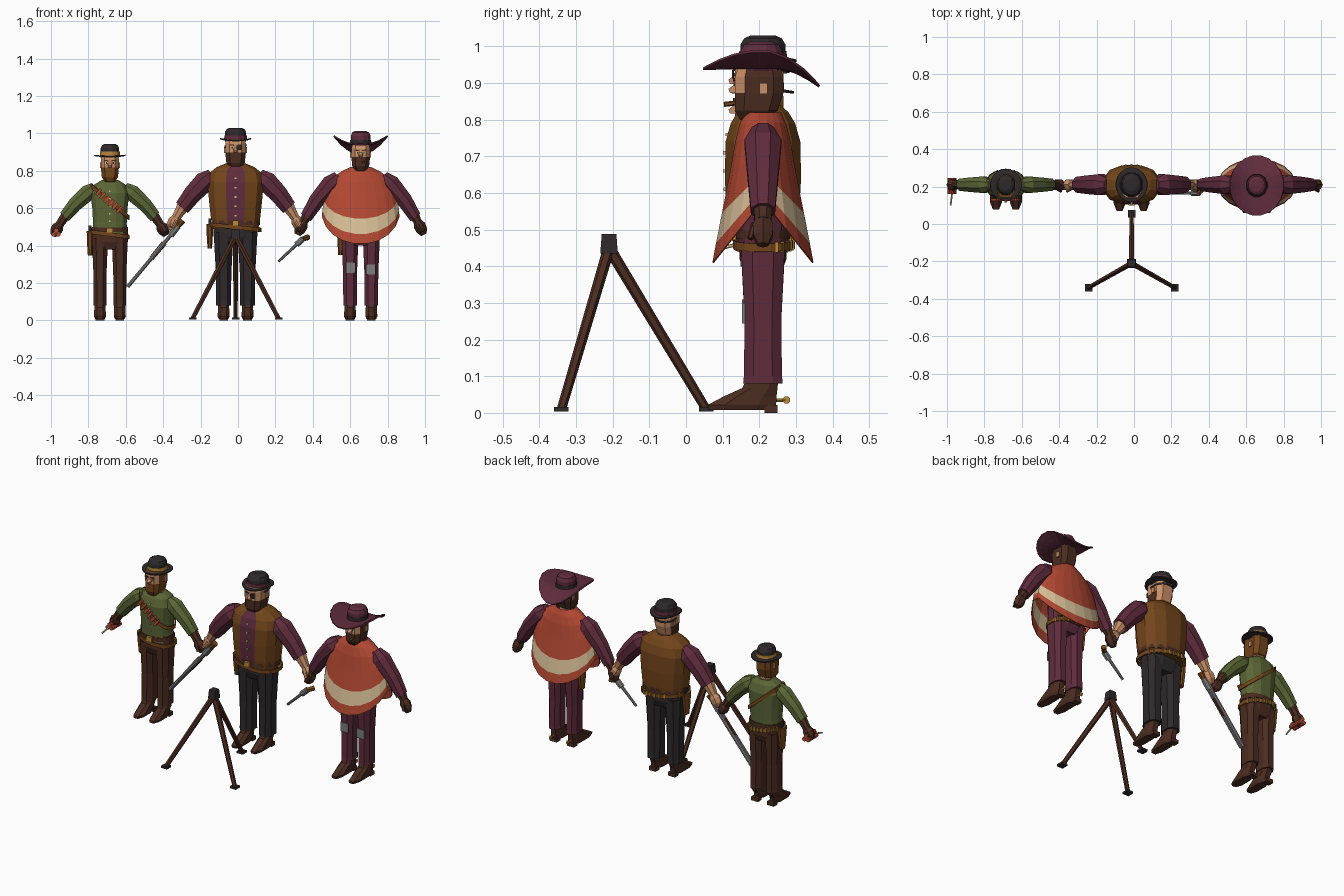
import bpy, bmesh
from math import pi, sin, cos, copysign
from mathutils import Vector, Matrix

if "Cube" in bpy.data.objects:
    bpy.data.objects.remove(bpy.data.objects["Cube"])

Y0 = 0.21  # depth line the figures stand on


def make_material(name, code):
    lin = [(int(code[i:i + 2], 16) / 255) ** 2.2 for i in (0, 2, 4)] + [1]
    m = bpy.data.materials.new(name)
    m.use_nodes = True
    m.diffuse_color = lin
    m.node_tree.nodes["Principled BSDF"].inputs["Base Color"].default_value = lin
    return m


MATS = {n: make_material(n, c) for n, c in (
    ("maroon", "60303f"), ("red", "b24a36"), ("cream", "d6bd95"), ("green", "5c6639"),
    ("leather", "724721"), ("dark_brown", "4c3026"), ("charcoal", "322d2f"),
    ("skin", "c98f68"), ("metal", "7c7c7c"), ("gold", "b8883c"))}


def finish(bm, name, color, rule=None):
    """Turn a bmesh into an object; rule(centre, normal) may pick colours per face."""
    bmesh.ops.recalc_face_normals(bm, faces=bm.faces)
    used = [color]
    for f in bm.faces:
        c = rule(f.calc_center_median(), f.normal) if rule else color
        if c not in used:
            used.append(c)
        f.material_index = used.index(c)
    me = bpy.data.meshes.new(name)
    bm.to_mesh(me)
    bm.free()
    for c in used:
        me.materials.append(MATS[c])
    ob = bpy.data.objects.new(name, me)
    bpy.context.collection.objects.link(ob)
    return ob


def loft(name, rings, color, rule=None, cap=True):
    bm = bmesh.new()
    vs = [[bm.verts.new(p) for p in r] for r in rings]
    n = len(rings[0])
    for a, b in zip(vs, vs[1:]):
        for i in range(n):
            j = (i + 1) % n
            bm.faces.new((a[i], a[j], b[j], b[i]))
    if cap:
        bm.faces.new(vs[0])
        bm.faces.new(vs[-1])
    return finish(bm, name, color, rule)


def unit(n, p=1.0):
    """Rounded outline with flat sides reaching exactly one unit out."""
    k = cos(pi / n) ** p
    out = []
    for i in range(n):
        a = (i + 0.5) * 2 * pi / n
        out.append([copysign(abs(t) ** p, t) / k for t in (cos(a), sin(a))])
    return out


def stack(name, x, profile, color, n=8, p=0.8, y=Y0, rule=None):
    """Horizontal rings; each profile row is z, x radius, y radius, optional y shift."""
    rings = [[Vector((x + c * r[1], y + s * r[2] + (r[3] if len(r) > 3 else 0), r[0]))
              for c, s in unit(n, p)] for r in profile]
    return loft(name, rings, color, rule)


def tube(name, pts, radii, color, n=8):
    pts = [Vector(p) for p in pts]
    q = (pts[-1] - pts[0]).to_track_quat('Z', 'Y')
    rings = [[p + q @ Vector((c * r, s * r, 0)) for c, s in unit(n)] for p, r in zip(pts, radii)]
    return loft(name, rings, color)


def box(name, loc, size, color, tilt=0):
    bm = bmesh.new()
    m = Matrix.Translation(loc) @ Matrix.Rotation(tilt, 4, 'Y') @ Matrix.Diagonal((*size, 1))
    bmesh.ops.create_cube(bm, size=1, matrix=m)
    return finish(bm, name, color)


def band(name, x, z, rx, ry, h, tilt, color, n=16):
    """Tilted strap loop around a body."""
    rings = [[Vector((x + c * rx * g, Y0 + s * ry * g, z + d + tilt * c)) for c, s in unit(n, 0.85)]
             for d, g in ((-h, 0.95), (-h, 1), (h, 1), (h, 0.95))]
    return loft(name, rings, color, cap=False)


def radius_at(profile, z):
    for a, b in zip(profile, profile[1:]):
        if a[0] <= z <= b[0]:
            t = (z - a[0]) / (b[0] - a[0])
            return [a[i] + (b[i] - a[i]) * t for i in (1, 2)]
    return profile[-1][1:3]


def legs(tag, x, gap, top, r_top, r_low, pants, k):
    for s, side in ((1, "left"), (-1, "right")):
        lx = x + s * gap
        stack(f"{tag}_{side}_leg", lx, [(0.08, r_low, 0.054), (0.1, r_low, 0.052),
              (0.25, r_low * 1.03, 0.05), (top, r_top, 0.06)], pants)
        stack(f"{tag}_{side}_boot", lx, [(0.008, 0.026, 0.088 * k, -0.06), (0.022, 0.032, 0.093 * k, -0.057),
              (0.045, 0.031, 0.072 * k, -0.035), (0.068, 0.03, 0.048, -0.008), (0.1, 0.029, 0.042, 0)], "dark_brown")
        box(f"{tag}_{side}_heel", (lx, Y0 + 0.022, 0.011), (0.046, 0.035, 0.022), "dark_brown")
    stack(f"{tag}_hips", x, [(top - 0.06, gap + r_low * 0.8, 0.05), (top - 0.02, gap + r_top, 0.064),
          (top + 0.06, gap + r_top, 0.064)], pants, n=12)


def arms(tag, x, shoulder, hand, split, r0, r1, sleeve, lower):
    for s, side in ((1, "left"), (-1, "right")):
        a = Vector((x + s * shoulder[0], Y0, shoulder[1]))
        b = Vector((x + s * hand[0], Y0, hand[1]))
        at = lambda t: a.lerp(b, t) + Vector((s * 0.015, 0, 0.012)) * sin(pi * t)
        tube(f"{tag}_{side}_sleeve", [at(-0.05), at(0.1), at(split * 0.6), at(split)],
             [r0 * 0.6, r0, (r0 + r1) / 2, r1], sleeve)
        tube(f"{tag}_{side}_forearm", [at(split - 0.03), at(0.82)], [r1 * 0.8, 0.022], lower)
        tube(f"{tag}_{side}_hand", [at(0.8), at(0.87), at(0.95), at(1.02)], [0.018, 0.028, 0.026, 0.014], lower, 6)
        tube(f"{tag}_{side}_thumb", [at(0.85) - Vector((0, 0.02, 0)), at(0.97) - Vector((0, 0.035, 0))],
             [0.011, 0.007], lower, 6)


def head(tag, x, z, h, r, beard, hair):
    def rule(c, nor):
        t = (c.z - z) / h
        if nor.y < -0.2:
            return beard if t < 0.53 else "skin"
        return hair if t > 0.53 or nor.y > 0.5 else beard
    yc, d = Y0 - 0.01, 0.066
    stack(f"{tag}_neck", x, [(z - 0.03, 0.036, 0.036), (z + 0.05, 0.034, 0.034)], "skin")
    stack(f"{tag}_head", x, [(z, r * 0.55, d * 0.5, -0.02), (z + h * 0.18, r * 0.9, d * 0.88, -0.008),
          (z + h * 0.53, r, d), (z + h * 0.85, r, d), (z + h, r * 0.9, d * 0.9)], beard, p=0.6, y=yc, rule=rule)
    front = yc - d
    tube(f"{tag}_nose", [(x, front + 0.005, z + h * 0.62), (x, front - 0.016, z + h * 0.57)], [0.013, 0.006], "skin", 4)
    for s in (1, -1):
        ex = x + s * 0.018
        box(f"{tag}_eye", (ex, front, z + h * 0.7), (0.015, 0.004, 0.01), "cream")
        box(f"{tag}_pupil", (ex, front - 0.002, z + h * 0.7), (0.006, 0.004, 0.009), "charcoal")
        box(f"{tag}_brow", (ex, front - 0.002, z + h * 0.79), (0.022, 0.008, 0.006), "dark_brown", s * -0.15)
        box(f"{tag}_ear", (x + s * r, yc + 0.012, z + h * 0.62), (0.012, 0.022, 0.03), "skin")
    return front


def hat(tag, x, z, top, r, rx, ry, color, stripe, lift, y=Y0):
    rings = [[Vector((x + c * (r + (rx - r) * f), y + s * (r + (ry - r) * f), z + lift(f, c, s)))
              for c, s in unit(20)] for f in (-0.2, 0.1, 0.4, 0.7, 1)]
    ob = loft(f"{tag}_hat_brim", rings, color, cap=False)
    ob.modifiers.new("thickness", 'SOLIDIFY').thickness = 0.007
    stack(f"{tag}_hat_crown", x, [(z - 0.012, r, r * 1.08), (z + (top - z) * 0.6, r, r * 1.08),
          (top - 0.008, r * 0.85, r * 0.9), (top, r * 0.55, r * 0.6)], color, n=12, p=1, y=y)
    stack(f"{tag}_hat_band", x, [(z, r + 0.004, r * 1.08 + 0.004), (z + 0.02, r + 0.003, r * 1.08 + 0.003)],
          stripe, n=12, p=1, y=y)


def gun_belt(tag, x, z, rx, ry, tilt):
    band(f"{tag}_belt", x, z + 0.012, rx, ry, 0.012, 0, "dark_brown")
    band(f"{tag}_gun_belt", x, z - 0.012, rx + 0.008, ry + 0.008, 0.011, tilt, "leather")
    box(f"{tag}_buckle", (x, Y0 - ry - 0.006, z + 0.01), (0.034, 0.012, 0.026), "gold")
    for i in range(11):  # cartridges across the back
        a = pi * (0.15 + 0.07 * i)
        box(f"{tag}_cartridge", (x + cos(a) * (rx + 0.009), Y0 + sin(a) * (ry + 0.009), z - 0.012 + tilt * cos(a)),
            (0.009, 0.009, 0.028), "gold")
    hx = x - rx - 0.008
    stack(f"{tag}_holster", hx, [(z - 0.125, 0.012, 0.018), (z - 0.06, 0.016, 0.026), (z + 0.005, 0.018, 0.032)], "leather")
    box(f"{tag}_holstered_grip", (hx, Y0 + 0.012, z + 0.015), (0.014, 0.024, 0.04), "charcoal")


def buttons(tag, x, profile, heights):
    for z in heights:
        box(f"{tag}_button", (x, Y0 - radius_at(profile, z)[1] - 0.002, z), (0.009, 0.008, 0.009), "cream")


# Slim gunman in the green shirt
x = -0.685
torso = [(0.46, 0.092, 0.066), (0.52, 0.09, 0.068), (0.6, 0.094, 0.072), (0.68, 0.104, 0.074),
         (0.725, 0.085, 0.06), (0.75, 0.045, 0.042)]
stack("slim_shirt", x, torso, "green", n=12)
legs("slim", x, 0.053, 0.44, 0.043, 0.034, "dark_brown", 0.82)
arms("slim", x, (0.09, 0.705), (0.3, 0.46), 0.66, 0.044, 0.032, "green", "dark_brown")
head("slim", x, 0.74, 0.145, 0.048, "leather", "leather")
hat("slim", x, 0.882, 0.944, 0.05, 0.083, 0.085, "charcoal", "gold", lambda f, c, s: 0.008 * f * c * c - 0.004 * f)
gun_belt("slim", x, 0.472, 0.098, 0.072, -0.014)
buttons("slim", x, torso, (0.53, 0.57, 0.61, 0.65, 0.69))
band("slim_bandolier", x, 0.635, 0.104, 0.08, 0.012, -0.085, "leather")
for i in range(6):  # red shells on the bandolier
    d = -0.06 + 0.022 * i
    box("slim_shell", (x + d, Y0 - 0.08, 0.635 - 0.85 * d), (0.015, 0.014, 0.042), "red", 0.7)
for dx, dz in ((-0.012, 0), (0.012, 0), (0, 0.02)):  # explosive bundle in the right hand
    tube("red_stick", [(-0.972 + dx, 0.245, 0.46 + dz), (-0.972 + dx, 0.16, 0.46 + dz)], [0.012] * 2, "red")
tube("fuse", [(-0.972, 0.165, 0.467), (-0.98, 0.1, 0.45)], [0.004] * 2, "cream", 5)

# Heavy gunman in the vest
x = -0.013
torso = [(0.49, 0.122, 0.092), (0.55, 0.132, 0.099), (0.64, 0.142, 0.104), (0.74, 0.15, 0.102),
         (0.79, 0.138, 0.088), (0.82, 0.1, 0.07), (0.84, 0.05, 0.048)]
stack("heavy_vest", x, torso, "leather", n=12,
      rule=lambda c, n: "maroon" if abs(c.x + 0.013) < 0.02 and c.y < Y0 - 0.02 else "leather")
legs("heavy", x, 0.064, 0.47, 0.053, 0.04, "charcoal", 0.9)
arms("heavy", x, (0.135, 0.77), (0.35, 0.49), 0.64, 0.056, 0.042, "maroon", "skin")
face = head("heavy", x, 0.815, 0.155, 0.055, "dark_brown", "skin")
box("heavy_eye_patch", (x + 0.019, face - 0.006, 0.924), (0.026, 0.006, 0.024), "charcoal")
band("heavy_patch_strap", x, 0.934, 0.058, 0.072, 0.005, 0.004, "charcoal")
hat("heavy", x, 0.968, 1.03, 0.057, 0.083, 0.092, "charcoal", "maroon", lambda f, c, s: 0.012 * f * c * c - 0.004 * f)
gun_belt("heavy", x, 0.51, 0.13, 0.098, -0.014)
buttons("heavy", x, torso, (0.56, 0.61, 0.66, 0.71, 0.76))
muzzle, breech, butt = Vector((-0.59, 0.2, 0.18)), Vector((-0.36, 0.2, 0.455)), Vector((-0.295, 0.2, 0.535))
for dy in (-0.008, 0.008):
    tube("shotgun_barrel", [muzzle + Vector((0, dy, 0)), breech + Vector((0, dy, 0))], [0.01] * 2, "metal")
tube("shotgun_forend", [muzzle.lerp(breech, 0.55), muzzle.lerp(breech, 0.85)], [0.013, 0.015], "dark_brown")
tube("shotgun_receiver", [breech, breech.lerp(butt, 0.6)], [0.018, 0.016], "metal")
tube("shotgun_grip", [breech.lerp(butt, 0.6), butt], [0.014, 0.018], "leather")

# Gunman in the poncho
x = 0.656
legs("poncho_man", x, 0.057, 0.46, 0.046, 0.036, "maroon", 1)
arms("poncho_man", x, (0.13, 0.76), (0.335, 0.465), 0.74, 0.05, 0.033, "maroon", "dark_brown")
face = head("poncho_man", x, 0.8, 0.138, 0.05, "dark_brown", "dark_brown")
hat("poncho_man", x, 0.945, 1.013, 0.053, 0.142, 0.16, "maroon", "charcoal",
    lambda f, c, s: max(f, 0) ** 1.5 * (0.045 * c * c - s * s * (0.052 if s > 0 else 0.004)), y=0.206)
tube("cigar", [(x + 0.012, face + 0.005, 0.846), (x + 0.016, face - 0.03, 0.842)], [0.006] * 2, "leather", 6)
stack("poncho_man_torso", x, [(0.45, 0.095, 0.068), (0.7, 0.11, 0.07), (0.8, 0.05, 0.045)], "maroon", n=12)
gun_belt("poncho_man", x, 0.475, 0.1, 0.074, -0.012)
levels = ((0, 0.055, 0.05), (0.08, 0.1, 0.064), (0.2, 0.145, 0.076), (0.4, 0.178, 0.09), (0.67, 0.197, 0.112),
          (0.87, 0.205, 0.128), (1, 0.207, 0.138))
for (a, b), color in (((0, 5), "red"), ((4, 6), "cream"), ((5, 7), "red")):  # striped cloth
    rings = [[Vector((x + c * rx, Y0 + s * ry, 0.82 - t * (0.24 + 0.17 * min(abs(s), 1)))) for c, s in unit(20)]
             for t, rx, ry in levels[a:b]]
    cloth = loft("poncho_" + color, rings, color, cap=False)
    cloth.modifiers.new("thickness", 'SOLIDIFY').thickness = 0.004
for s in (1, -1):
    box("knee_patch", (x + s * 0.054, Y0 - 0.053, 0.277 - s * 0.005), (0.05, 0.007, 0.055), "metal")
    tube("spur_arm", [(x + s * 0.057, Y0 + 0.035, 0.035), (x + s * 0.057, Y0 + 0.06, 0.035)], [0.004] * 2, "gold", 5)
    tube("spur_wheel", [(x + s * 0.057 - 0.004, Y0 + 0.064, 0.035), (x + s * 0.057 + 0.004, Y0 + 0.064, 0.035)],
         [0.01] * 2, "gold")
tip, frame = Vector((0.216, 0.165, 0.315)), Vector((0.345, 0.165, 0.435))
tube("revolver_barrel", [tip, frame], [0.007, 0.009], "metal")
tube("revolver_cylinder", [tip.lerp(frame, 0.75), tip.lerp(frame, 1.02)], [0.016] * 2, "metal")
tube("revolver_grip", [frame, frame + Vector((0.03, 0.03, 0.01))], [0.012, 0.014], "leather", 6)

# Tripod
apex = Vector((-0.013, -0.21, 0.45))
stack("tripod_head", apex.x, [(0.435, 0.024, 0.024), (0.488, 0.02, 0.02)], "charcoal", n=4, y=apex.y)
for dx, dy in ((0, 0.265), (0.23, -0.13), (-0.23, -0.13)):
    foot = Vector((apex.x + dx, apex.y + dy, 0.01))
    tube("tripod_leg", [apex, foot], [0.014, 0.011], "dark_brown", 6)
    box("tripod_foot", (foot.x, foot.y, 0.01), (0.04, 0.04, 0.012), "charcoal")
